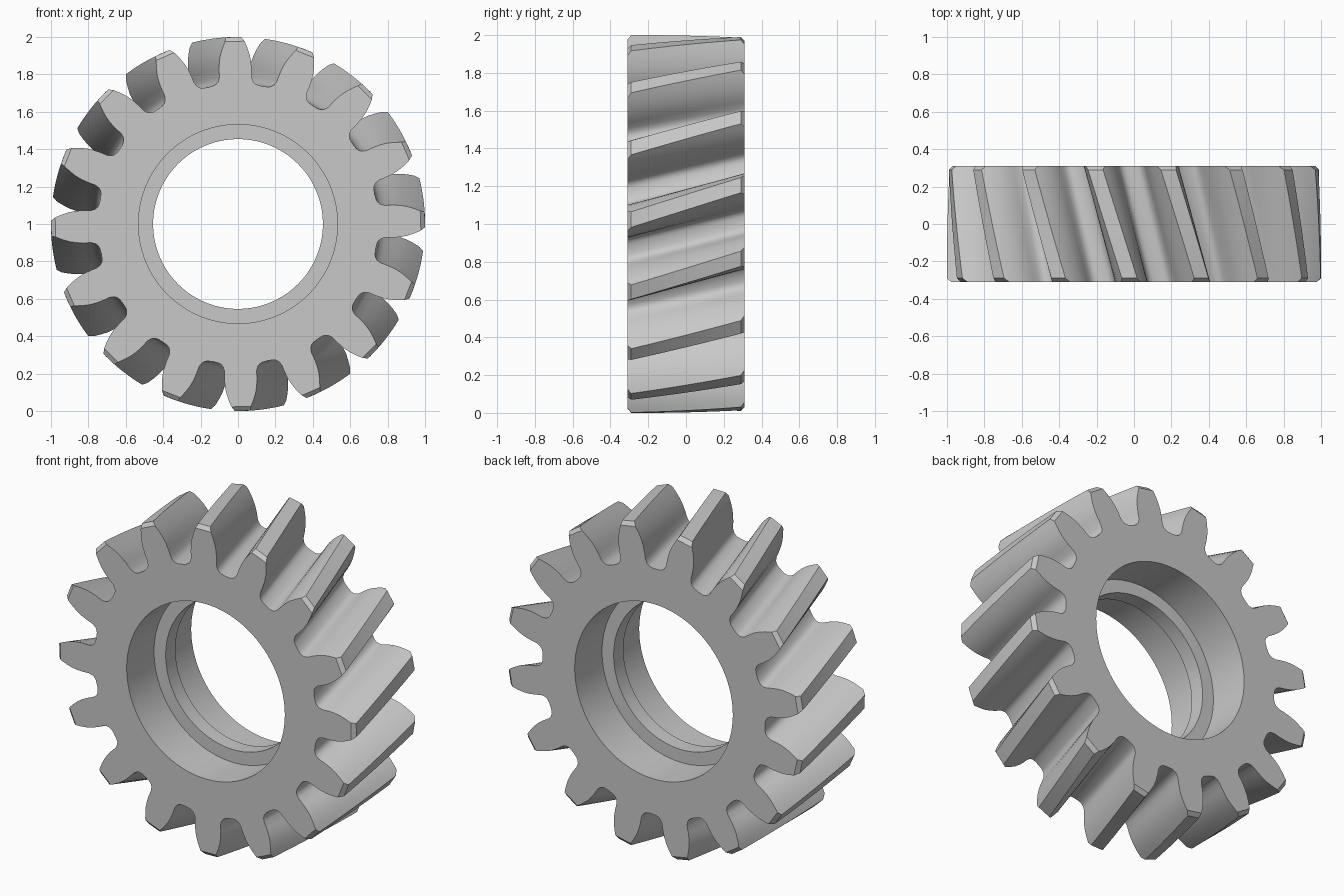
import bpy, bmesh
from math import sin, cos, pi, radians

if "Cube" in bpy.data.objects:
    bpy.data.objects.remove(bpy.data.objects["Cube"])

TEETH = 16
PITCH = 2 * pi / TEETH
HALF = 0.31                 # half the gear width
CHAMFER = 0.022             # turned chamfer on the tooth tips
START = radians(1)          # tooth angle on the front face
TWIST = PITCH / 2           # helix turn from front to back
ARC = 6                     # bore segments per tooth
BORE = TEETH * ARC

# Half tooth: (radius, half width), root to tip
FLANK = [(0.75, 0.12), (0.756, 0.104), (0.768, 0.093), (0.79, 0.086),
         (0.83, 0.087), (0.87, 0.085), (0.905, 0.079), (0.94, 0.068),
         (0.97, 0.056), (1.0, 0.041)]


def tooth_outline(tip):
    """Polar points of one tooth, from one gap middle up to the next."""
    (r0, w0), (r1, w1) = FLANK[-2:]
    width = w0 + (w1 - w0) * (tip - r0) / (r1 - r0)
    side = [(r, w / r) for r, w in FLANK[:-1] + [(tip, width)]]
    return ([(0.748, -PITCH / 2)] + [(r, -a) for r, a in side]
            + [(r, a) for r, a in reversed(side)])


def add_ring(bm, points, y):
    return [bm.verts.new((r * cos(a), y, 1 + r * sin(a))) for r, a in points]


def bridge(bm, ring_a, ring_b):
    n = len(ring_a)
    for i in range(n):
        j = (i + 1) % n
        bm.faces.new((ring_a[i], ring_a[j], ring_b[j], ring_b[i]))


def gear_ring(bm, y, tip):
    turn = START + TWIST * (y + HALF) / (2 * HALF)
    outline = tooth_outline(tip)
    points = [(r, a + turn + k * PITCH) for k in range(TEETH) for r, a in outline]
    return add_ring(bm, points, y)


def bore_ring(bm, radius, y):
    first = START - PITCH / 2
    return add_ring(bm, [(radius, first + i * PITCH / ARC) for i in range(BORE)], y)


def cap(bm, outer, inner, shift):
    """Flat end face, one polygon per tooth sector."""
    n = len(outer) // TEETH
    for k in range(TEETH):
        rim = [outer[(k * n + i) % len(outer)] for i in range(n + 1)]
        arc = [inner[(k * ARC + shift + i) % BORE] for i in range(ARC + 1)]
        bm.faces.new(rim + arc[::-1])


bm = bmesh.new()

# Helical teeth
flat = HALF - 0.02
steps = 10
rows = [(-HALF, 1 - CHAMFER)]
rows += [(-flat + 2 * flat * i / steps, 1.0) for i in range(steps + 1)]
rows += [(HALF, 1 - CHAMFER)]
outer = [gear_ring(bm, y, tip) for y, tip in rows]
for a, b in zip(outer, outer[1:]):
    bridge(bm, a, b)

# Bore with a recess on both sides of a central lip
LIP = 0.047
steps_in = [(0.532, -HALF), (0.532, -LIP), (0.454, -LIP),
            (0.454, LIP), (0.532, LIP), (0.532, HALF)]
inner = [bore_ring(bm, r, y) for r, y in steps_in]
for a, b in zip(inner, inner[1:]):
    bridge(bm, a, b)

# End faces
cap(bm, outer[0], inner[0], 0)
cap(bm, outer[-1], inner[-1], ARC // 2)

bmesh.ops.recalc_face_normals(bm, faces=bm.faces[:])
mesh = bpy.data.meshes.new("helical_gear")
bm.to_mesh(mesh)
bm.free()

# Plain grey metal
grey = bpy.data.materials.new("light_grey")
grey.use_nodes = True
colour = (0.58, 0.58, 0.58, 1)
grey.diffuse_color = colour
grey.node_tree.nodes["Principled BSDF"].inputs["Base Color"].default_value = colour
mesh.materials.append(grey)

gear = bpy.data.objects.new("helical_gear", mesh)
bpy.context.collection.objects.link(gear)
bpy.ops.object.select_all(action="DESELECT")
gear.select_set(True)
bpy.context.view_layer.objects.active = gear
bpy.ops.object.shade_smooth_by_angle(angle=radians(32))
